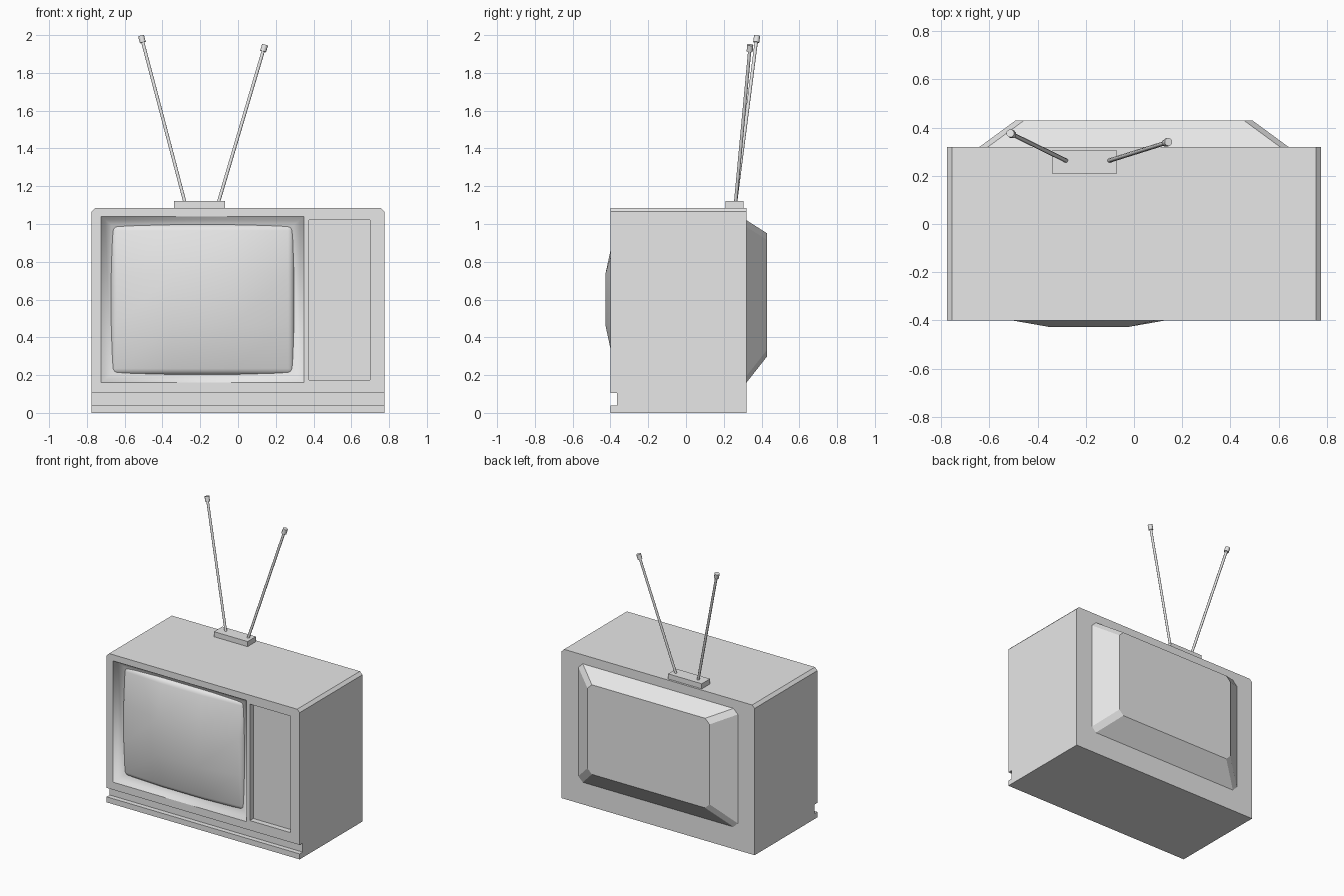
import bpy, bmesh
from mathutils import Vector

if "Cube" in bpy.data.objects:
    bpy.data.objects.remove(bpy.data.objects["Cube"])

grey = bpy.data.materials.new("plain grey")
grey.use_nodes = True
GREY = (0.8, 0.8, 0.8, 1)
grey.diffuse_color = GREY
grey.node_tree.nodes["Principled BSDF"].inputs["Base Color"].default_value = GREY


def finish(name, bm, smooth=False):
    bmesh.ops.recalc_face_normals(bm, faces=bm.faces)
    for f in bm.faces:
        f.smooth = smooth
    mesh = bpy.data.meshes.new(name)
    bm.to_mesh(mesh)
    bm.free()
    mesh.materials.append(grey)
    ob = bpy.data.objects.new(name, mesh)
    bpy.context.collection.objects.link(ob)
    return ob


def rect(x0, x1, z0, z1, cut=0.0, cut_low=None):
    """Rectangle outline with chamfered corners in the XZ plane."""
    low = cut if cut_low is None else cut_low
    pts = []
    for x, z, sx, sz, c in ((x0, z0, 1, 1, low), (x1, z0, -1, 1, low),
                            (x1, z1, -1, -1, cut), (x0, z1, 1, -1, cut)):
        if c:
            pair = [(x, z + sz * c), (x + sx * c, z)]
            pts += pair if sx == sz else pair[::-1]
        else:
            pts.append((x, z))
    # keep every outline in the same winding order
    return pts


def loft(name, sections, front_cap=True, smooth=False):
    """Bridge matching XZ outlines placed at given depths."""
    bm = bmesh.new()
    rings = [[bm.verts.new((x, y, z)) for x, z in pts] for y, pts in sections]
    for a, b in zip(rings, rings[1:]):
        for i in range(len(a)):
            j = (i + 1) % len(a)
            bm.faces.new((a[i], a[j], b[j], b[i]))
    if front_cap:
        bm.faces.new(rings[0])
    bm.faces.new(rings[-1])
    return finish(name, bm, smooth)


def box(name, x0, x1, y0, y1, z0, z1):
    return loft(name, [(y0, rect(x0, x1, z0, z1)), (y1, rect(x0, x1, z0, z1))])


def apply_modifier(ob, mod):
    with bpy.context.temp_override(object=ob, active_object=ob, selected_objects=[ob]):
        bpy.ops.object.modifier_apply(modifier=mod.name)


def carve(ob, cutter):
    mod = ob.modifiers.new("cut", "BOOLEAN")
    mod.operation = "DIFFERENCE"
    mod.solver = "EXACT"
    mod.object = cutter
    apply_modifier(ob, mod)
    bpy.data.objects.remove(cutter)


FRONT, BACK, HALF, TOP = -0.4, 0.32, 0.775, 1.085

# Cabinet with screen opening, control panel recess and lower groove
outline = rect(-HALF, HALF, 0, TOP, 0.02, 0)
cabinet = loft("cabinet", [(FRONT, outline), (BACK, outline)])
carve(cabinet, box("screen_cutter", -0.725, 0.35, -0.5, -0.34, 0.16, 1.04))
carve(cabinet, box("panel_cutter", 0.375, 0.7, -0.5, -0.36, 0.175, 1.02))
carve(cabinet, box("groove_cutter", -1, 1, -0.5, -0.365, 0.04, 0.105))

# Softly curved bezel lining the screen opening
loft("screen_bezel", [
    (FRONT, rect(-0.725, 0.35, 0.16, 1.04)),
    (-0.372, rect(-0.703, 0.328, 0.178, 1.022)),
    (-0.35, rect(-0.67, 0.295, 0.205, 0.995)),
], front_cap=False, smooth=True)

# Bulging screen: three by three panes with a rounded rim
bm = bmesh.new()
cx, cz, w, h = -0.1875, 0.6, 0.4875, 0.4
bmesh.ops.create_grid(bm, x_segments=3, y_segments=3, size=1)
for v in bm.verts:
    u, t = v.co.x, v.co.y
    outer = (abs(u) > 0.9) + (abs(t) > 0.9)
    v.co = (cx + u * w, (-0.427, -0.37, -0.355)[outer], cz + t * h)
rim = [e for e in bm.edges if e.is_boundary]
walls = bmesh.ops.extrude_edge_only(bm, edges=rim)
for v in walls["geom"]:
    if isinstance(v, bmesh.types.BMVert):
        v.co.y = -0.3
screen = finish("screen", bm, smooth=True)
mod = screen.modifiers.new("rounded rim", "BEVEL")
mod.width = 0.035
mod.segments = 4
mod.limit_method = "ANGLE"
mod.angle_limit = 0.9
apply_modifier(screen, mod)

# Tapered tube housing on the back
loft("back_housing", [
    (BACK - 0.01, rect(-0.64, 0.64, 0.16, 1.02, 0.035)),
    (BACK, rect(-0.64, 0.64, 0.16, 1.02, 0.035)),
    (0.43, rect(-0.49, 0.49, 0.3, 0.95, 0.035)),
])

# Aerial
box("aerial_base", -0.34, -0.07, 0.21, 0.305, TOP - 0.005, 1.122)


def rod(name, start, end, radius, sides=8):
    a, b = Vector(start), Vector(end)
    bm = bmesh.new()
    bmesh.ops.create_cone(bm, cap_ends=True, segments=sides, radius1=radius,
                          radius2=radius, depth=(b - a).length)
    turn = (b - a).to_track_quat("Z", "Y")
    for v in bm.verts:
        v.co = turn @ v.co + (a + b) / 2
    ob = finish(name, bm)
    for f in ob.data.polygons:
        f.use_smooth = len(f.vertices) == 4
    return ob


for side, foot, tip in (("right", (-0.28, 0.262, 1.11), (-0.513, 0.376, 1.996)),
                        ("left", (-0.105, 0.262, 1.11), (0.143, 0.34, 1.948))):
    a, b = Vector(foot), Vector(tip)
    cap = b - (b - a).normalized() * 0.036
    rod(side + "_aerial_rod", a, cap, 0.009)
    rod(side + "_aerial_tip", cap, b, 0.017)
